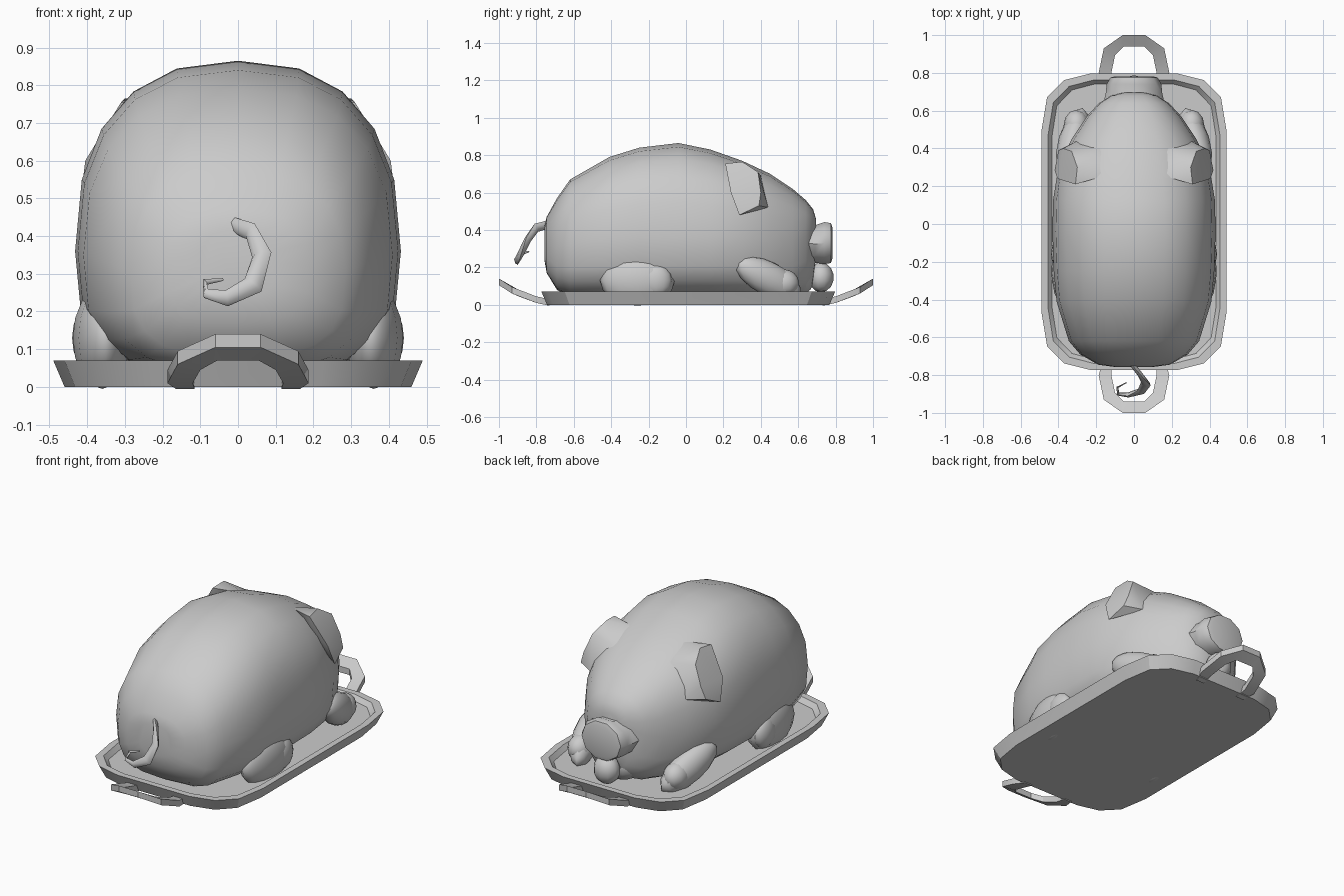
import bpy, bmesh, math
from mathutils import Vector

if "Cube" in bpy.data.objects:
    bpy.data.objects.remove(bpy.data.objects["Cube"])


def finish(name, bm, angle=40):
    bmesh.ops.recalc_face_normals(bm, faces=bm.faces)
    me = bpy.data.meshes.new(name)
    bm.to_mesh(me)
    bm.free()
    ob = bpy.data.objects.new(name, me)
    bpy.context.collection.objects.link(ob)
    bpy.ops.object.select_all(action='DESELECT')
    bpy.context.view_layer.objects.active = ob
    ob.select_set(True)
    bpy.ops.object.shade_smooth_by_angle(angle=math.radians(angle))
    return ob


def loft(name, rings, angle=40):
    """Skin a list of equal-length closed rings and cap both ends."""
    bm = bmesh.new()
    vs = [[bm.verts.new(p) for p in r] for r in rings]
    n = len(vs[0])
    for a, b in zip(vs, vs[1:]):
        for i in range(n):
            j = (i + 1) % n
            bm.faces.new((a[i], a[j], b[j], b[i]))
    bm.faces.new(vs[0])
    bm.faces.new(vs[-1])
    return finish(name, bm, angle)


def ellipsoid(name, loc, size, tilt=0, yaw=0, seg=12, rings=8):
    bm = bmesh.new()
    bmesh.ops.create_uvsphere(bm, u_segments=seg, v_segments=rings, radius=1)
    ob = finish(name, bm, 60)
    ob.location, ob.scale = loc, size
    ob.rotation_euler = (tilt, 0, yaw)
    return ob


def hull(name, pts, angle=50):
    bm = bmesh.new()
    for p in pts:
        bm.verts.new(p)
    res = bmesh.ops.convex_hull(bm, input=bm.verts)
    junk = [v for v in res['geom_interior'] if isinstance(v, bmesh.types.BMVert)]
    bmesh.ops.delete(bm, geom=junk, context='VERTS')
    return finish(name, bm, angle)


# tray: chamfered outline lofted from underside, over the rim, to the floor
q = [(.49, .48), (.46, .66), (.37, .75), (.23, .785)]
outline = q + [(-x, y) for x, y in q[::-1]]
outline += [(-x, -y) for x, y in outline]


def tray_ring(inset, z):
    return [(x * (1 - inset / .49), y * (1 - inset / .785) + .012, z) for x, y in outline]


loft("tray", [tray_ring(.03, 0), tray_ring(0, .07), tray_ring(.035, .07), tray_ring(.055, .045)], 30)

# tray handles: flat arched bands that curl upward
outer = [(.165, .73, .03), (.187, .80, .045), (.16, .93, .095), (.06, 1.0, .14)]
inner = [(.115, .73, .03), (.12, .80, .045), (.10, .895, .08), (.055, .94, .105)]
outer += [(-x, y, z) for x, y, z in outer[::-1]]
inner += [(-x, y, z) for x, y, z in inner[::-1]]
for side, s in (("back", 1), ("front", -1)):
    loft("handle_" + side, [
        [(o[0], s * o[1], o[2]), (i[0], s * i[1], i[2]),
         (i[0], s * i[1], i[2] - .035), (o[0], s * o[1], o[2] - .035)]
        for o, i in zip(outer, inner)], 30)

# body and head: y, half width, top, bottom, height of widest point
stations = [
    (-.757, .10, .42, .24, .33), (-.745, .19, .47, .17, .32),
    (-.69, .285, .57, .08, .31), (-.62, .345, .67, .04, .33),
    (-.41, .41, .79, .03, .35), (-.25, .425, .84, .03, .36),
    (-.04, .432, .865, .03, .36), (.13, .428, .83, .03, .36),
    (.30, .40, .77, .03, .36), (.45, .33, .70, .03, .35),
    (.57, .25, .62, .05, .34), (.64, .185, .56, .08, .36),
    (.68, .12, .51, .14, .39), (.695, .06, .46, .25, .38)]


def section(y, w, top, bot, mid, n=20):
    ring = []
    for k in range(n):
        a = 2 * math.pi * k / n
        c, s = math.cos(a), math.sin(a)
        e = 2 / 2.4 if s >= 0 else 2 / 3
        h = top - mid if s >= 0 else mid - bot
        ring.append((math.copysign(w * abs(c) ** e, c), y,
                     mid + math.copysign(h * abs(s) ** e, s)))
    return ring


loft("body", [section(*s) for s in stations], 60)

# snout with flat nose disc, jaw and the apple in the mouth


def disc(y, rx, rz, z):
    return [(rx * math.cos(k * math.pi / 5), y, z + rz * math.sin(k * math.pi / 5)) for k in range(10)]


loft("snout", [disc(.56, .18, .14, .34), disc(.69, .15, .105, .325), disc(.74, .145, .118, .33),
               disc(.775, .125, .112, .33), disc(.782, .10, .09, .33)], 45)
ellipsoid("jaw", (0, .60, .15), (.14, .09, .10))
ellipsoid("apple", (0, .722, .147), (.075, .068, .08), seg=10, rings=7)

# legs and ears on both sides
for side, s in (("right", 1), ("left", -1)):
    ellipsoid("hind_leg_" + side, (s * .36, -.26, .13), (.078, .20, .135), 0, s * -.05)
    ellipsoid("hind_foot_" + side, (s * .39, -.16, .13), (.05, .085, .09))
    ellipsoid("front_leg_" + side, (s * .325, .44, .14), (.075, .20, .09), -.45, s * .3)
    ellipsoid("front_foot_" + side, (s * .305, .52, .115), (.068, .085, .075))
    ear = [(.31, .21, .755), (.30, .30, .765), (.33, .385, .71), (.375, .40, .60),
           (.40, .39, .53), (.42, .285, .48), (.405, .24, .60),
           (.14, .26, .75), (.18, .40, .69), (.30, .44, .52), (.36, .30, .52), (.30, .24, .64)]
    hull("ear_" + side, [(s * x, y, z) for x, y, z in ear])

# curly tail tapering to the tip
path = [(-.015, -.735, .43, .022), (.035, -.80, .412, .025), (.063, -.845, .35, .028),
        (.04, -.885, .27, .028), (-.03, -.905, .235, .022), (-.085, -.90, .248, .014),
        (-.088, -.865, .278, .009), (-.04, -.84, .285, .004)]
rings = []
for i, p in enumerate(path):
    a, b = path[max(i - 1, 0)], path[min(i + 1, len(path) - 1)]
    t = (Vector(b[:3]) - Vector(a[:3])).normalized()
    u = t.cross(Vector((0.3, 1, .3))).normalized()
    v = t.cross(u)
    rings.append([Vector(p[:3]) + p[3] * (u * math.cos(k * math.pi / 3) + .6 * v * math.sin(k * math.pi / 3))
                  for k in range(6)])
loft("tail", rings, 70)
